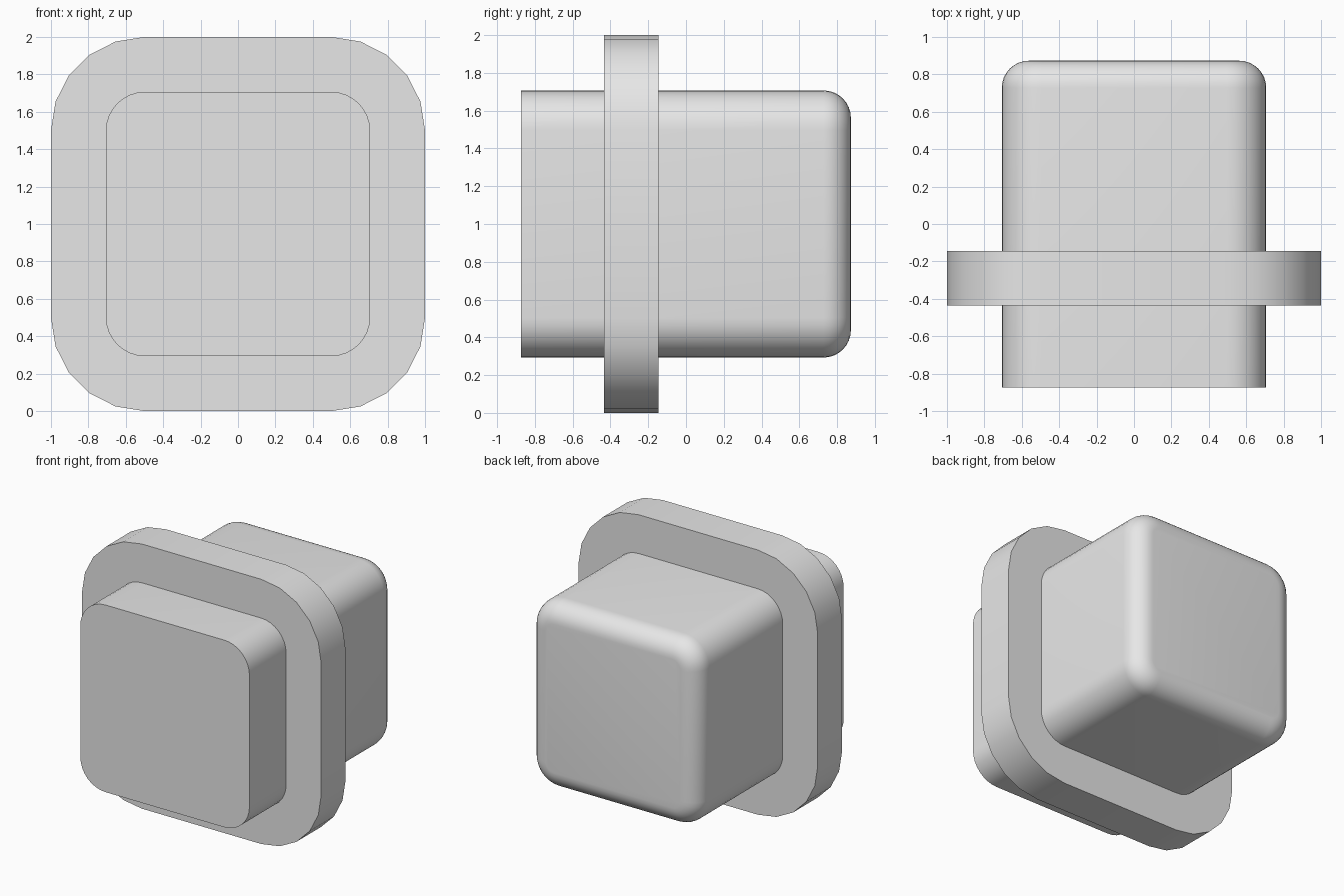
import bpy, bmesh, math

cube = bpy.data.objects.get("Cube")
if cube:
    bpy.data.objects.remove(cube, do_unlink=True)

grey = bpy.data.materials.new("light_grey")
grey.use_nodes = True
colour = (0.8, 0.8, 0.8, 1)
grey.diffuse_color = colour
grey.node_tree.nodes["Principled BSDF"].inputs["Base Color"].default_value = colour


def rounded_block(name, half, front, back, radius, segments, back_round=0):
    """Square block along y with rounded corners and an optional rounded back rim."""
    bm = bmesh.new()
    bmesh.ops.create_cube(bm, size=2)
    for v in bm.verts:
        v.co = (v.co.x * half, front if v.co.y < 0 else back, 1 + v.co.z * half)
    # Corners that run front to back
    edges = [e for e in bm.edges if abs(e.verts[0].co.y - e.verts[1].co.y) > 0.01]
    bmesh.ops.bevel(bm, geom=edges, offset=radius, offset_type='OFFSET',
                    segments=segments, profile=0.5, affect='EDGES')
    # Rim around the back face
    if back_round:
        rim = [e for e in bm.edges if all(abs(v.co.y - back) < 1e-4 for v in e.verts)]
        bmesh.ops.bevel(bm, geom=rim, offset=back_round, offset_type='OFFSET',
                        segments=8, profile=0.5, affect='EDGES')
    bmesh.ops.recalc_face_normals(bm, faces=bm.faces)
    mesh = bpy.data.meshes.new(name)
    bm.to_mesh(mesh)
    bm.free()
    mesh.materials.append(grey)
    obj = bpy.data.objects.new(name, mesh)
    bpy.context.collection.objects.link(obj)
    bpy.ops.object.select_all(action='DESELECT')
    obj.select_set(True)
    bpy.context.view_layer.objects.active = obj
    bpy.ops.object.shade_smooth_by_angle(angle=math.radians(35))
    return obj


# Plug body with a flat front and a softened back
rounded_block("body", 0.707, -0.873, 0.873, 0.21, 8, back_round=0.145)
# Collar around the body
rounded_block("collar", 1.0, -0.435, -0.145, 0.5, 5)
